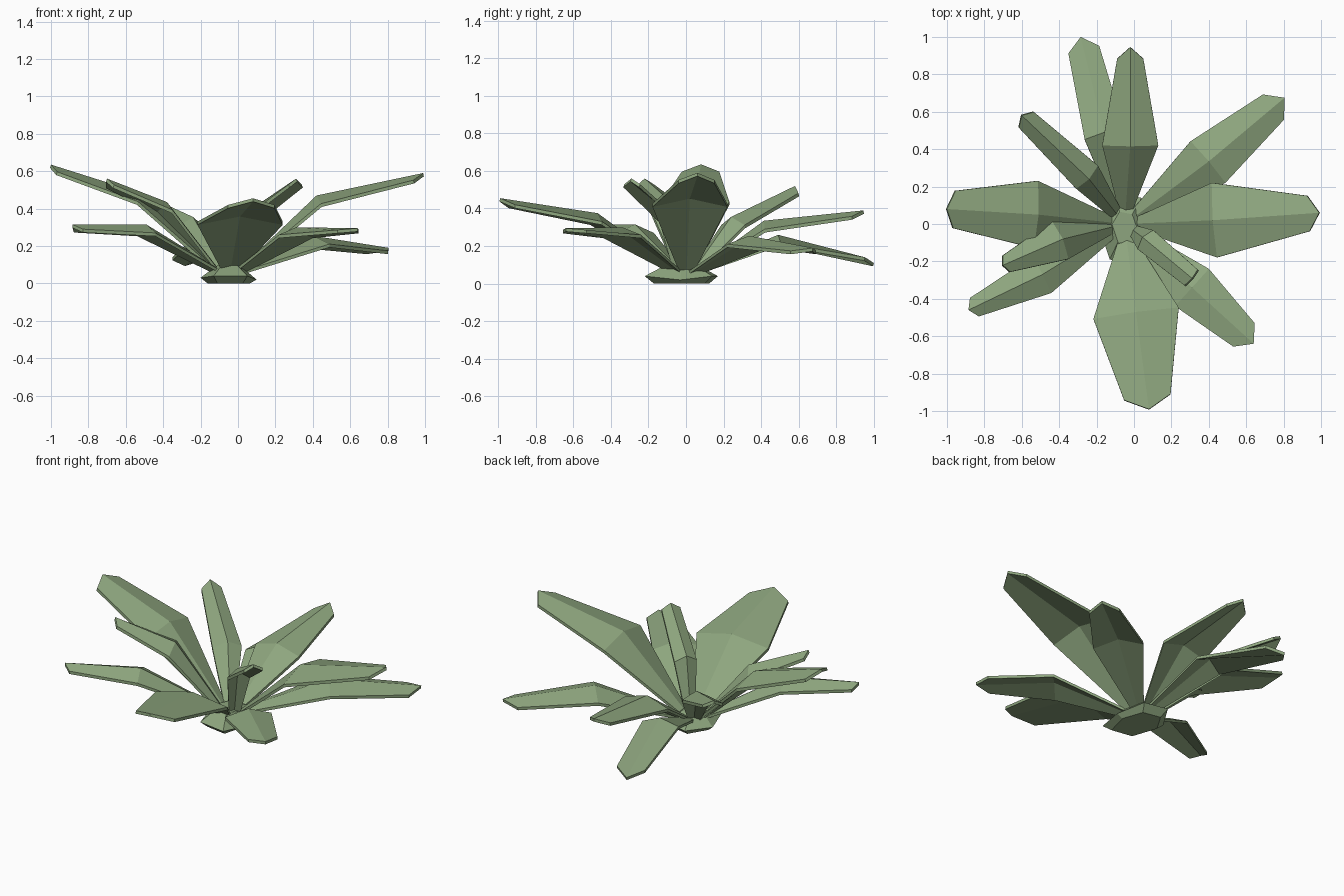
import bpy, bmesh
from mathutils import Vector

if "Cube" in bpy.data.objects:
    bpy.data.objects.remove(bpy.data.objects["Cube"])

mat = bpy.data.materials.new("leaf_green")
mat.diffuse_color = (0.27, 0.38, 0.21, 1)
mat.use_nodes = True
mat.node_tree.nodes["Principled BSDF"].inputs["Base Color"].default_value = mat.diffuse_color


def make(name, verts, faces):
    bm = bmesh.new()
    vs = [bm.verts.new(v) for v in verts]
    for f in faces:
        bm.faces.new([vs[i] for i in f])
    bmesh.ops.recalc_face_normals(bm, faces=bm.faces[:])
    me = bpy.data.meshes.new(name)
    bm.to_mesh(me)
    bm.free()
    ob = bpy.data.objects.new(name, me)
    bpy.context.collection.objects.link(ob)
    me.materials.append(mat)
    return ob


CENTRE = Vector((-0.05, 0.0, 0.07))


# Leaf: ridged blade through base, widest point and blunt pointed tip
def leaf(name, mid, tip, w_mid, w_end, back, drop=0.045, end_drop=0.025):
    mid, tip = Vector(mid), Vector(tip)
    axis = (tip - mid).normalized()
    side = Vector((-axis.y, axis.x, 0)).normalized()
    up = axis.cross(side)
    out = (mid - CENTRE) * Vector((1, 1, 0)).length
    out = Vector((mid.x - CENTRE.x, mid.y - CENTRE.y, 0)).normalized()
    base_side = Vector((-out.y, out.x, 0))
    base = CENTRE + out * 0.05
    top = []
    for point, s, w, down in ((base, base_side, 0.03, 0.01),
                              (mid, side, w_mid, drop),
                              (tip - axis * back, side, w_end, end_drop)):
        ridge = tip if point is not base and point is not mid else point
        top += [point + s * w - up * down, ridge, point - s * w - up * down]
    # closed thin shell: copy of the top sheet pushed down, joined by a rim
    low = [v - up * 0.018 for v in top]
    sheet = [(0, 1, 4, 3), (1, 2, 5, 4), (3, 4, 7, 6), (4, 5, 8, 7)]
    rim = [0, 1, 2, 5, 8, 7, 6, 3]
    faces = sheet + [tuple(i + 9 for i in reversed(f)) for f in sheet]
    faces += [(a, b, b + 9, a + 9) for a, b in zip(rim, rim[1:] + rim[:1])]
    make(name, top + low, faces)


# Lower and outer leaves
leaf("east_leaf", (0.42, 0.02, 0.47), (0.99, 0.06, 0.59), 0.20, 0.095, 0.065)
leaf("north_east_leaf", (0.40, 0.335, 0.255), (0.805, 0.675, 0.19), 0.145, 0.088, 0.075)
leaf("north_leaf", (-0.02, 0.415, 0.335), (-0.02, 0.945, 0.39), 0.15, 0.07, 0.065)
leaf("drooping_back_leaf", (-0.16, 0.49, 0.26), (-0.285, 1.0, 0.11), 0.11, 0.085, 0.075,
     0.045, -0.01)
leaf("west_leaf", (-0.51, 0.05, 0.48), (-1.0, 0.08, 0.635), 0.18, 0.10, 0.05)
leaf("south_west_leaf", (-0.49, -0.27, 0.315), (-0.885, -0.46, 0.315), 0.11, 0.055, 0.035)
leaf("south_leaf", (0.01, -0.47, 0.375), (0.08, -0.99, 0.455), 0.23, 0.125, 0.07)
leaf("south_east_leaf", (0.31, -0.34, 0.30), (0.64, -0.64, 0.295), 0.135, 0.085, 0.07, 0.04, 0.01)

# Smaller, steeper inner leaves
leaf("upper_back_left_leaf", (-0.24, 0.24, 0.355), (-0.60, 0.58, 0.52), 0.085, 0.058, 0.045)
leaf("upper_left_leaf", (-0.38, -0.08, 0.435), (-0.70, -0.22, 0.56), 0.11, 0.048, 0.03)
leaf("upper_front_right_leaf", (0.045, -0.07, 0.38), (0.31, -0.29, 0.56), 0.066, 0.055, 0.02)

# Root crown: irregular six-sided stub
outer = [(0.10, -0.03, 0.02), (0.04, 0.14, 0.04), (-0.11, 0.17, 0.04),
         (-0.20, 0.02, 0.03), (-0.13, -0.19, 0.04), (0.05, -0.22, 0.04)]
C = Vector((-0.05, -0.02, 0))
crown = [C + (Vector(p) - C) * 0.45 + Vector((0, 0, 0.08)) for p in outer]
foot = [C + (Vector((p[0], p[1], 0)) - C) * 0.75 for p in outer]
faces = [tuple(range(6)), tuple(range(12, 18))]
for r in (0, 6):
    faces += [(r + i, r + (i + 1) % 6, r + 6 + (i + 1) % 6, r + 6 + i) for i in range(6)]
make("root_crown", crown + [Vector(p) for p in outer] + foot, faces)
